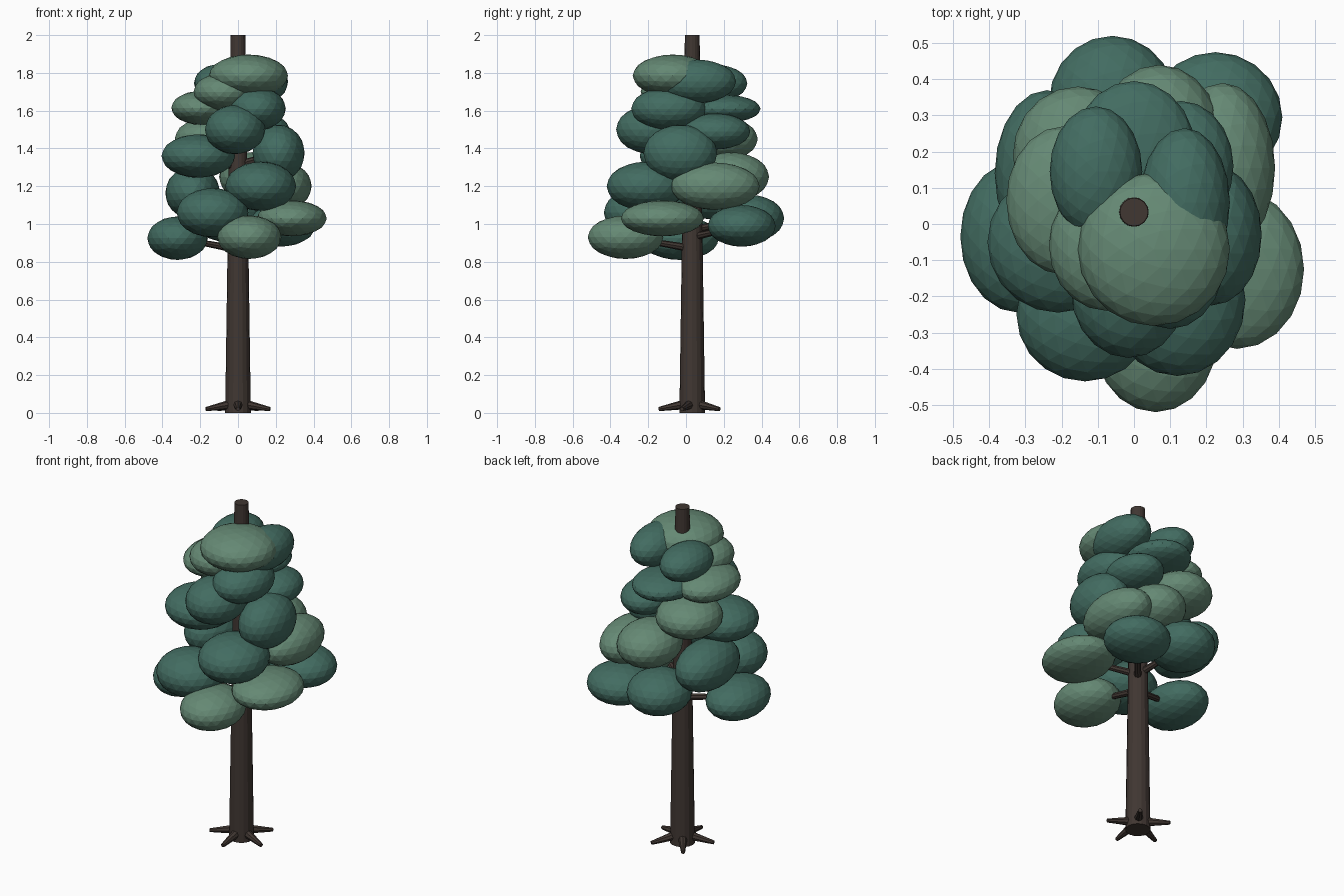
import bpy, math
from mathutils import Vector

CY = 0.033  # trunk axis offset in y

def material(name, rgb):
    m = bpy.data.materials.new(name)
    m.diffuse_color = (*rgb, 1)
    return m

BARK = material("bark", (0.052, 0.038, 0.032))
DARK = material("dark_leaf", (0.055, 0.15, 0.12))
LIGHT = material("light_leaf", (0.13, 0.25, 0.175))

def limb(name, a, b, r1, r2, sides):
    """Tapered cylinder from point a to point b."""
    a, b = Vector(a), Vector(b)
    d = b - a
    bpy.ops.mesh.primitive_cone_add(vertices=sides, radius1=r1, radius2=r2,
                                    depth=d.length, location=(a + b) / 2)
    o = bpy.context.object
    o.name = name
    o.rotation_euler = d.to_track_quat('Z', 'Y').to_euler()
    o.data.materials.append(BARK)
    return o

# Trunk
limb("trunk", (0, CY, 0), (0, CY, 2), 0.068, 0.039, 16)

# Five surface roots
for k in range(5):
    t = math.radians(-90 + 72 * k)
    c, s = math.cos(t), math.sin(t)
    limb("root", (0.04 * c, CY + 0.04 * s, 0.045),
         (0.178 * c, CY + 0.178 * s, 0.02), 0.026, 0.011, 8)

# Leaf clumps: centre, radii, light or dark
clumps = [
    ((-0.32, -0.035, 0.925), (0.160, 0.210, 0.115), DARK),
    ((0.06, -0.32, 0.93), (0.170, 0.200, 0.115), LIGHT),
    ((0.285, -0.125, 1.03), (0.185, 0.220, 0.095), LIGHT),
    ((0.225, 0.295, 0.99), (0.185, 0.180, 0.110), DARK),
    ((-0.06, 0.335, 1.03), (0.175, 0.185, 0.125), DARK),
    ((-0.135, -0.25, 1.06), (0.190, 0.185, 0.130), DARK),
    ((-0.24, 0.14, 1.165), (0.145, 0.230, 0.140), DARK),
    ((0.12, -0.21, 1.20), (0.188, 0.210, 0.130), DARK),
    ((0.245, 0.155, 1.20), (0.145, 0.235, 0.125), LIGHT),
    ((0.07, 0.24, 1.25), (0.170, 0.200, 0.130), LIGHT),
    ((-0.21, -0.05, 1.36), (0.195, 0.195, 0.115), DARK),
    ((0.215, -0.03, 1.375), (0.138, 0.195, 0.150), DARK),
    ((-0.155, 0.19, 1.45), (0.180, 0.190, 0.115), LIGHT),
    ((-0.015, -0.18, 1.50), (0.160, 0.190, 0.130), DARK),
    ((0.13, 0.16, 1.49), (0.145, 0.180, 0.095), DARK),
    ((-0.195, 0.065, 1.615), (0.158, 0.205, 0.090), LIGHT),
    ((0.10, -0.09, 1.61), (0.153, 0.200, 0.115), DARK),
    ((0.00, 0.20, 1.61), (0.170, 0.195, 0.075), DARK),
    ((-0.075, -0.06, 1.70), (0.160, 0.180, 0.100), LIGHT),
    ((-0.105, 0.145, 1.745), (0.128, 0.180, 0.100), DARK),
    ((0.14, 0.06, 1.755), (0.125, 0.205, 0.115), DARK),
    ((0.055, -0.07, 1.785), (0.210, 0.212, 0.112), LIGHT),
]
for (x, y, z), radii, mat in clumps:
    bpy.ops.mesh.primitive_ico_sphere_add(subdivisions=3, radius=1, location=(x, y, z))
    o = bpy.context.object
    o.name = "leaf_clump"
    o.scale = radii
    o.data.materials.append(mat)
    # Branch carrying the clump
    if z < 1.5:
        limb("branch", (0, CY, z - 0.06), (x, y, z), 0.021, 0.012, 8)
